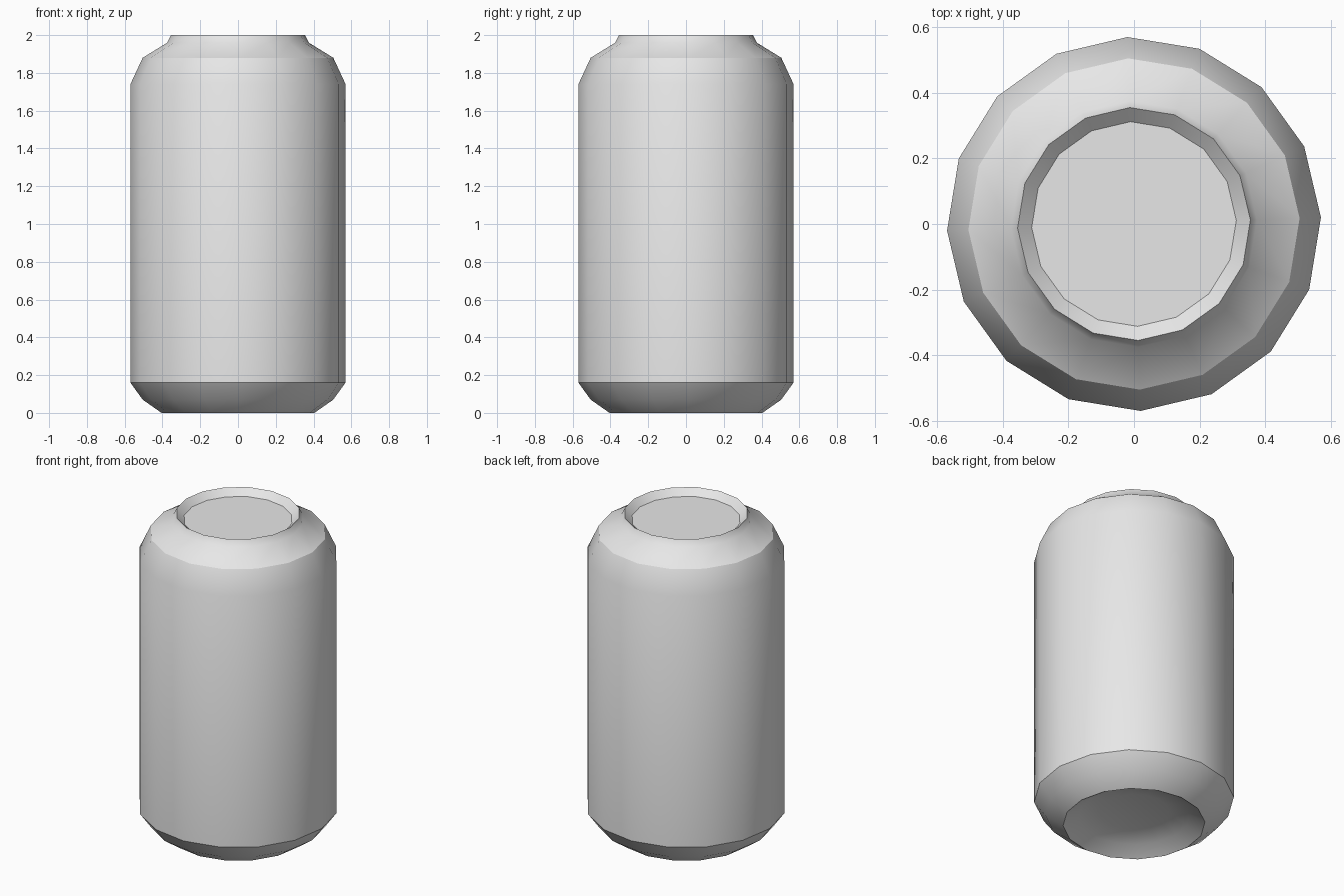
import bpy
import bmesh
import math

SIDES = 16
TWIST = math.radians(2)

cube = bpy.data.objects.get("Cube")
if cube:
    bpy.data.objects.remove(cube, do_unlink=True)

metal = bpy.data.materials.new("light_grey_metal")
metal.use_nodes = True
colour = (0.8, 0.8, 0.8, 1)
metal.diffuse_color = colour
metal.node_tree.nodes["Principled BSDF"].inputs["Base Color"].default_value = colour


def ring(bm, radius, z):
    """One horizontal loop of the turned shape."""
    return [bm.verts.new((radius * math.cos(TWIST + math.tau * i / SIDES),
                          radius * math.sin(TWIST + math.tau * i / SIDES), z))
            for i in range(SIDES)]


# Outline from the hollow underside, up the wall, over the rim to the lid
profile = [(0.20, 0.08), (0.32, 0.05), (0.405, 0.0),
           (0.505, 0.07), (0.57, 0.16),
           (0.57, 1.74), (0.505, 1.88), (0.375, 1.96),
           (0.355, 2.0), (0.312, 1.96)]

bm = bmesh.new()
loops = [ring(bm, r, z) for r, z in profile]
for low, high in zip(loops, loops[1:]):
    for i in range(SIDES):
        j = (i + 1) % SIDES
        bm.faces.new((low[i], low[j], high[j], high[i]))

# Underside centre and recessed lid
bm.faces.new(loops[0][::-1])
bm.faces.new(loops[-1])
bm.normal_update()

mesh = bpy.data.meshes.new("can_body")
bm.to_mesh(mesh)
bm.free()
mesh.materials.append(metal)
body = bpy.data.objects.new("can_body", mesh)
bpy.context.collection.objects.link(body)

bpy.ops.object.select_all(action='DESELECT')
body.select_set(True)
bpy.context.view_layer.objects.active = body
bpy.ops.object.shade_smooth_by_angle(angle=math.radians(33))
